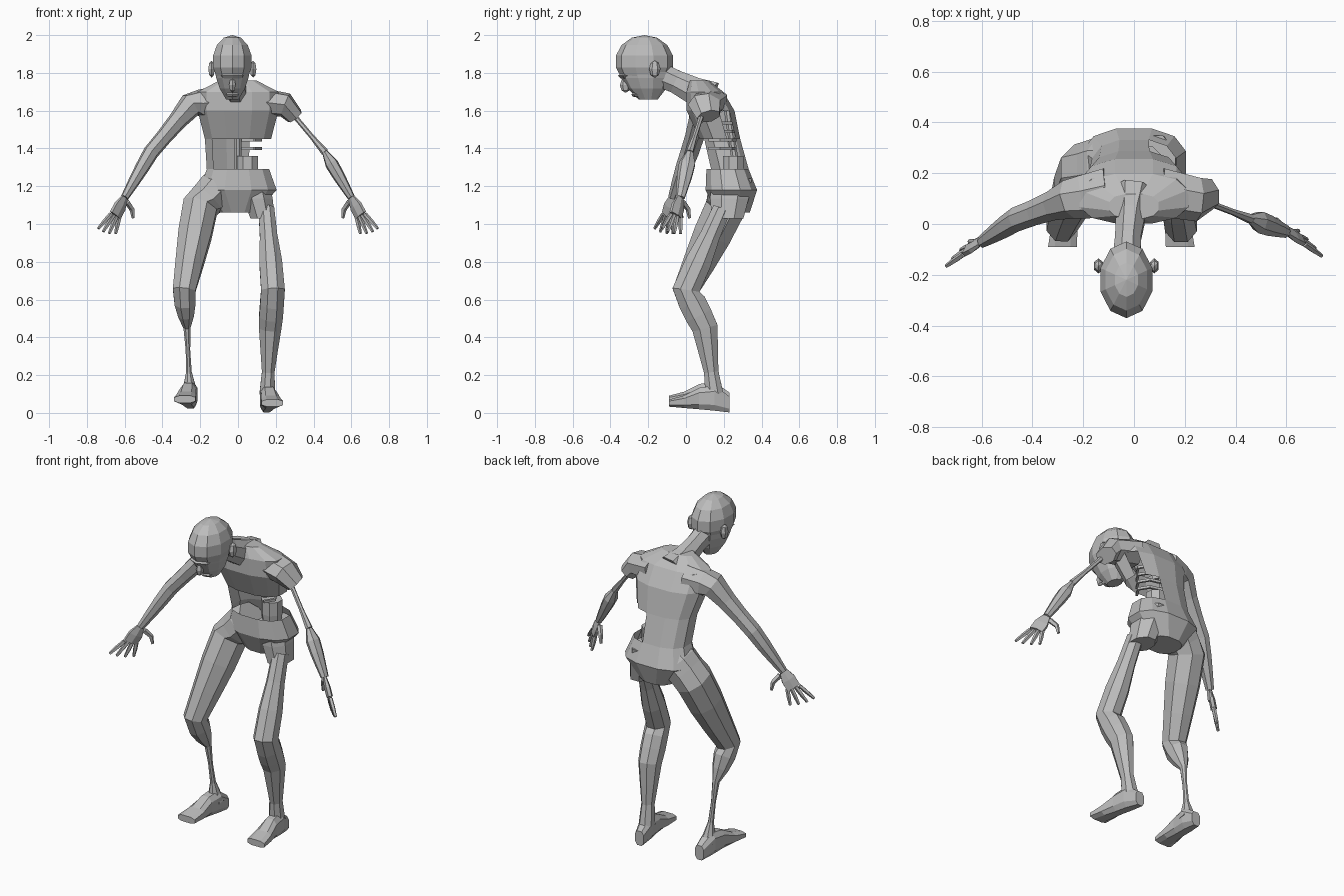
import bpy, bmesh
from math import cos, sin, pi
from mathutils import Vector, Matrix

if "Cube" in bpy.data.objects:
    bpy.data.objects.remove(bpy.data.objects["Cube"])

grey = bpy.data.materials.new("plain grey")
grey.use_nodes = True
grey.diffuse_color = (0.5, 0.5, 0.5, 1)
grey.node_tree.nodes["Principled BSDF"].inputs["Base Color"].default_value = grey.diffuse_color

RIGHT = Vector((1, 0, 0))
BACK = Vector((0, 1, 0))
UP = Vector((0, 0, 1))


def finish(name, bm):
    """Turn a bmesh into a grey, flat shaded object."""
    mesh = bpy.data.meshes.new(name)
    bm.to_mesh(mesh)
    bm.free()
    mesh.materials.append(grey)
    part = bpy.data.objects.new(name, mesh)
    bpy.context.collection.objects.link(part)


def rounded(value, exponent):
    return abs(value) ** exponent * (1 if value > 0 else -1)


def loft(name, centres, widths, depths, across, axis=None, sides=8,
         square=1, side=1, shift=0, cut=None):
    """Skin oval rings; side mirrors the part, shift slides it along x."""
    bm = bmesh.new()
    rings = []
    for i, (centre, width, depth) in enumerate(zip(centres, widths, depths)):
        ahead = centres[min(i + 1, len(centres) - 1)]
        behind = centres[max(i - 1, 0)]
        tangent = axis or (ahead - behind).normalized()
        u = (across - tangent * across.dot(tangent)).normalized()
        v = tangent.cross(u)
        ring = []
        for k in range(sides):
            angle = 2 * pi * (k + 0.5) / sides
            point = (centre + u * width * rounded(cos(angle), square)
                     + v * depth * rounded(sin(angle), square))
            ring.append(bm.verts.new((point.x * side + shift, point.y, point.z)))
        rings.append(ring)
    for low, high in zip(rings, rings[1:]):
        for k in range(sides):
            following = (k + 1) % sides
            bm.faces.new((low[k], low[following], high[following], high[k]))
    bm.faces.new(rings[0])
    bm.faces.new(rings[-1])
    bmesh.ops.recalc_face_normals(bm, faces=bm.faces)
    if cut:
        torn = [face for face in bm.faces if cut(face.calc_center_median())]
        bmesh.ops.delete(bm, geom=torn, context="FACES")
    finish(name, bm)


def limb(name, joints, radii, across, flatness=1, **options):
    """Spread rings evenly along a jointed line."""
    joints = [Vector(joint) for joint in joints]
    centres = []
    for i in range(len(radii)):
        travel = i * (len(joints) - 1) / (len(radii) - 1)
        segment = min(int(travel), len(joints) - 2)
        centres.append(joints[segment].lerp(joints[segment + 1], travel - segment))
    depths = [radius * flatness for radius in radii]
    loft(name, centres, radii, depths, across, **options)


def blob(name, centre, size, segments=6, rings=4):
    """Low-poly ellipsoid."""
    bm = bmesh.new()
    bmesh.ops.create_uvsphere(bm, u_segments=segments, v_segments=rings, radius=1,
                              matrix=Matrix.LocRotScale(Vector(centre), None, Vector(size)))
    finish(name, bm)


# Torso shell, torn open at the belly and left flank
def wound(centre):
    belly = 1.3 < centre.z < 1.45 and (centre.x > 0.05 or (centre.y < 0.2 and centre.x > -0.1))
    flank = 1.45 < centre.z < 1.6 and centre.x > 0.12 and centre.y > 0.17
    return belly or flank


torso_centres = [Vector((0, y, z)) for y, z in (
    (.25, 1.06), (.24, 1.18), (.22, 1.29), (.18, 1.45), (.13, 1.6), (.1, 1.7), (.07, 1.76))]
torso_widths = (.1, .21, .17, .18, .22, .22, .1)
torso_depths = (.09, .14, .115, .11, .13, .1, .05)
loft("torso", torso_centres, torso_widths, torso_depths, RIGHT, axis=UP,
     sides=12, square=0.8, cut=wound)

# Exposed insides
limb("gut", [(.05, .25, 1.2), (.05, .25, 1.36)], (.05, .06, .06), RIGHT)
limb("spine", [(0, .28, 1.2), (0, .22, 1.6)], (.02, .02), RIGHT)
for level in range(4):
    arc = [Vector((0.12 * sin(turn), 0.18 + 0.08 * cos(turn), 1.4 + 0.045 * level))
           for turn in (0, pi / 4, pi / 2, pi * 0.75)]
    limb("rib", arc, [0.01] * len(arc), UP, sides=4)

# Neck, head and face, set slightly to the right side
MIDDLE = -0.03
limb("neck", [(MIDDLE, -.16, 1.8), (-.02, 0, 1.73), (0, .12, 1.66)],
     (.06, .055, .065, .09), RIGHT, flatness=1.2)
blob("skull", (MIDDLE, -.22, 1.86), (.11, .155, .14), segments=10, rings=7)
limb("jaw", [(MIDDLE, -.22, 1.83), (MIDDLE, -.2, 1.66)], (.1, .09, .07, .035),
     RIGHT, flatness=1.45, axis=UP, sides=10)
blob("brow", (MIDDLE, -.31, 1.785), (.07, .05, .02))
blob("nose", (MIDDLE, -.32, 1.735), (.02, .03, .04))
blob("lips", (MIDDLE, -.26, 1.685), (.04, .03, .015))
for side in (-1, 1):
    blob("ear", (MIDDLE + side * 0.11, -.165, 1.82), (.02, .03, .045))

# Arms, with the left one stripped to bone above the elbow
chest = Vector((.1, .13, 1.65))
shoulder = Vector((.25, .1, 1.63))
elbow = Vector((.46, .02, 1.38))
left_wrist = Vector((.6, -.03, 1.14))
right_wrist = left_wrist - BACK * 0.04
limb("right_arm", [chest, shoulder, elbow, right_wrist],
     (.1, .095, .09, .08, .06, .052, .05, .045, .036, .025), BACK,
     flatness=0.85, sides=7, side=-1)
limb("left_shoulder", [chest, shoulder, (.3, .12, 1.57)], (.1, .09, .065), BACK,
     flatness=0.75, sides=7)
limb("left_arm_bone", [shoulder, elbow], (.02, .013, .013, .02), BACK, sides=6)
limb("left_forearm", [elbow, left_wrist], (.02, .045, .042, .034, .025), BACK,
     flatness=0.8, sides=7)

# Hands with fanned fingers, thumbs turned back
fan = Vector((.65, -.7, .2))
reach = Vector((.05, -.025, -.095))
for label, side, wrist in (("right", -1, right_wrist), ("left", 1, left_wrist)):
    knuckles = wrist + reach
    limb(label + "_palm", [wrist, knuckles], (.025, .045, .045), fan,
         flatness=0.4, sides=6, side=side)
    for spread in (-1, -0.35, 0.35, 1):
        base = knuckles + fan * spread * 0.035
        tip = base + reach * (1 - abs(spread) / 8) + fan * spread * 0.035
        limb(label + "_finger", [base, tip], (.012, .012, .008), fan, sides=5, side=side)
    root = wrist - fan * 0.02 - UP * 0.02
    limb(label + "_thumb", [root, root - fan * 0.04 - UP * 0.03, root - fan * 0.05 - UP * 0.075],
         (.016, .014, .008), fan, sides=5, side=side)

# Legs, with the right shin and the top of the left thigh wasted away
STANCE = -0.05
lower_joints = [(.235, 0, .65), (.22, .1, .45), (.205, .15, .1)]
hips = {"right": [(.02, .24, 1.23), (.15, .21, 1.09)], "left": [(.2, .19, 1.08)]}
leg_radii = {
    "right": (.09, .105, .1, .1, .095, .08, .065, .06, .045, .02, .013, .016, .045),
    "left": (.045, .05, .065, .068, .068, .068, .064, .05, .036, .045)}
for label, side, lift in (("right", -1, .02), ("left", 1, 0)):
    limb(label + "_leg", hips[label] + lower_joints, leg_radii[label], RIGHT, flatness=1.15,
         side=side, shift=STANCE)

    # Foot from heel to toes, resting on its sole
    foot_heights = (.045, .07, .06, .035, .02)
    foot_centres = [Vector((0.2 + i * 0.008, 0.23 - i * 0.08, height + lift + i * 0.008))
                    for i, height in enumerate(foot_heights)]
    loft(label + "_foot", foot_centres, (.03, .045, .045, .055, .06), foot_heights,
         RIGHT, axis=-BACK, square=0.7, side=side, shift=STANCE)

# Left hip, ending in a stump
limb("left_hip", [(.08, .24, 1.24), (.13, .22, 1.03)], (.09, .085, .07), RIGHT,
     flatness=1.3, axis=UP)
